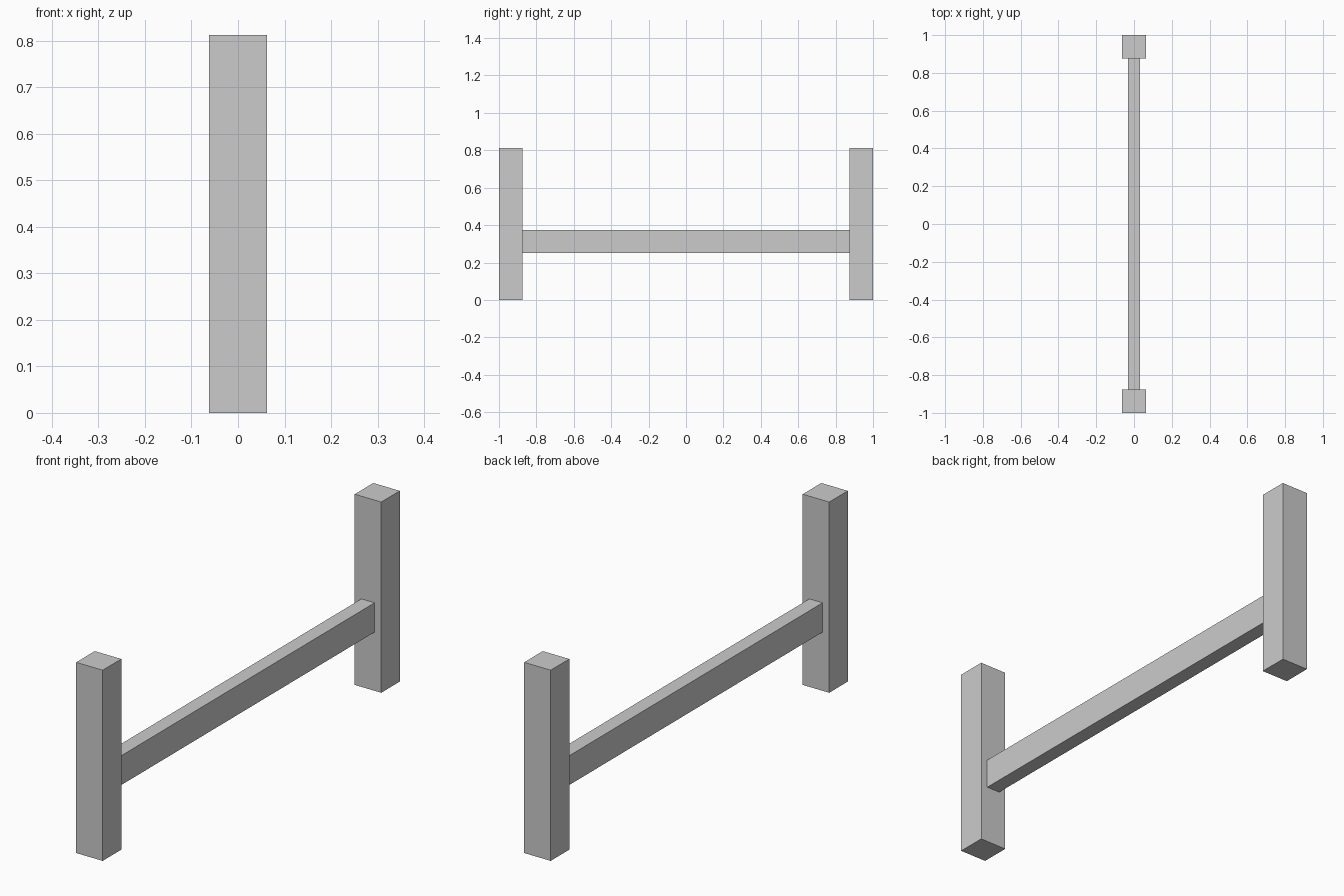
import bpy

if "Cube" in bpy.data.objects:
    bpy.data.objects.remove(bpy.data.objects["Cube"])


def box(name, size, centre):
    bpy.ops.mesh.primitive_cube_add(size=1, location=centre)
    ob = bpy.context.object
    ob.name = name
    ob.scale = size
    bpy.ops.object.transform_apply(location=False, rotation=False, scale=True)
    return ob


POST_W, POST_H = 0.125, 0.8125
POST_Y = 1 - POST_W / 2

# Square end posts
for name, side in (("front_post", -1), ("back_post", 1)):
    box(name, (POST_W, POST_W, POST_H), (0, side * POST_Y, POST_H / 2))

# Horizontal rail running between the inner post faces
box("rail", (0.0625, 2 - 2 * POST_W, 0.125), (0, 0, 0.3125))
